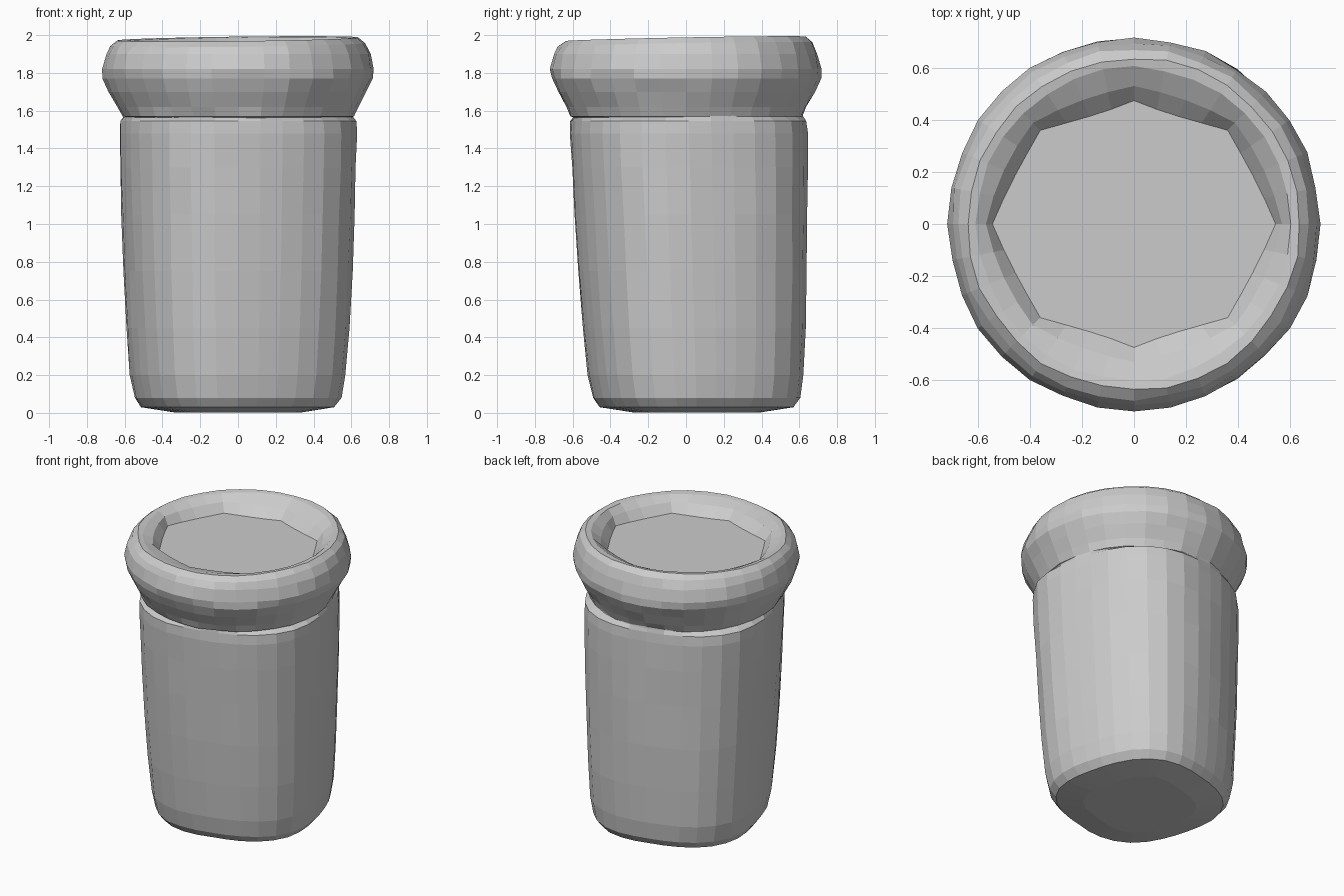
import bpy, bmesh, random
from math import sin, cos, pi, radians

if "Cube" in bpy.data.objects:
    bpy.data.objects.remove(bpy.data.objects["Cube"])

random.seed(4)
SEG = 32


def octagon_radius(a):
    # radius of the octagonal recess floor, slightly wider along x
    step = pi / 4
    t = (a + step / 2) % step - step / 2
    return (0.51 + 0.035 * cos(2 * a)) * cos(step / 2) / cos(step / 2 - abs(t))


def lathe(name, profile, place, jitter=0.006):
    # revolve (radius, z) pairs, place() shapes each point, ends are capped
    bm = bmesh.new()
    rings = []
    for i, (r, z) in enumerate(profile):
        ring = []
        for s in range(SEG):
            a = 2 * pi * s / SEG
            end = i in (0, len(profile) - 1)
            j = 0 if end else random.uniform(-jitter, jitter)
            ring.append(bm.verts.new(place(i, r + j, z, a)))
        rings.append(ring)
    for lo, hi in zip(rings, rings[1:]):
        for s in range(SEG):
            n = (s + 1) % SEG
            bm.faces.new((lo[s], lo[n], hi[n], hi[s]))
    bm.faces.new(rings[0][::-1])
    bm.faces.new(rings[-1])
    bmesh.ops.recalc_face_normals(bm, faces=bm.faces)
    mesh = bpy.data.meshes.new(name)
    bm.to_mesh(mesh)
    bm.free()
    obj = bpy.data.objects.new(name, mesh)
    bpy.context.collection.objects.link(obj)
    return obj


# tapered body: slightly squared section, base leaning to the back;
# its corners stand out under the rim, the sides run flush into it
def place_body(i, r, z, a):
    if z < 1.56:
        r += 0.023 * cos(4 * (a - radians(60)))
    lean = 0.045 * (1 - z / 1.6)
    return (r * cos(a), r * sin(a) + lean + 0.012, z)


body_profile = [(0.34, 0.003), (0.515, 0.03), (0.553, 0.08), (0.576, 0.2),
                (0.596, 0.45), (0.611, 0.75), (0.622, 1.05), (0.631, 1.3),
                (0.635, 1.48), (0.631, 1.545), (0.605, 1.57), (0.60, 1.65)]
lathe("body", body_profile, place_body, 0.003)

# bulging rim with a shallow octagonal recess in its top
rim_profile = [(0.56, 1.55), (0.615, 1.57), (0.638, 1.62), (0.68, 1.70),
               (0.712, 1.77), (0.718, 1.82), (0.70, 1.90), (0.675, 1.95),
               (0.64, 1.98), (0.605, 1.975), (0.55, 1.94), (0.50, 1.88)]


def place_rim(i, r, z, a):
    if i == len(rim_profile) - 1:
        r = octagon_radius(a)
    elif i == len(rim_profile) - 2:
        r = octagon_radius(a) * 0.55 + 0.27
    elif 6 < i:
        z += 0.012 * sin(a) + 0.008 * cos(a)
    return (r * cos(a), r * sin(a), z)


lathe("rim", rim_profile, place_rim)
